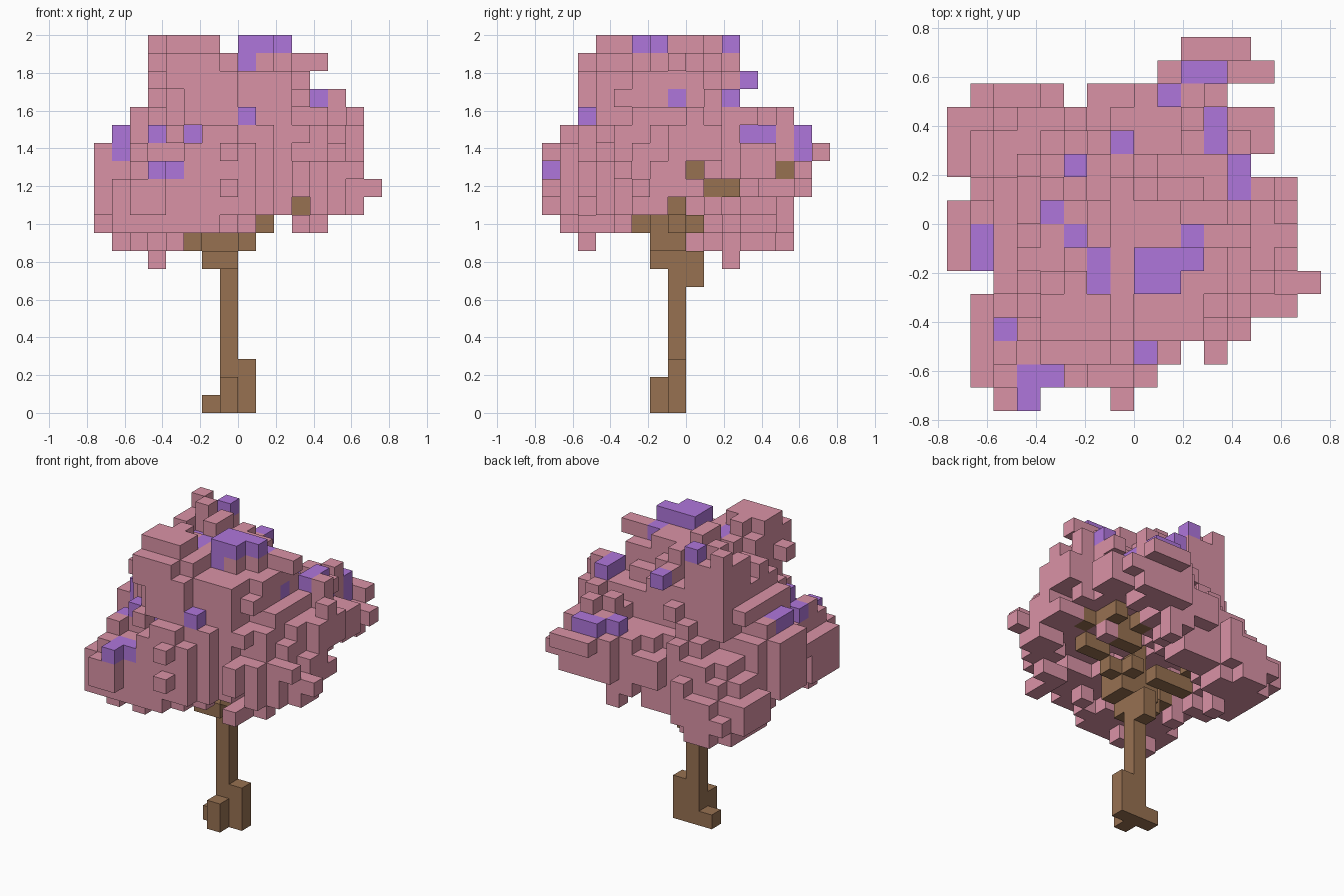
import bpy
import bmesh
import random
from mathutils import Vector, noise

random.seed(4)
UNIT = 2 / 21  # edge of one block

if "Cube" in bpy.data.objects:
    bpy.data.objects.remove(bpy.data.objects["Cube"])


def material(name, rgb):
    mat = bpy.data.materials.new(name)
    mat.use_nodes = True
    mat.diffuse_color = (*rgb, 1)
    mat.node_tree.nodes["Principled BSDF"].inputs["Base Color"].default_value = (*rgb, 1)
    return mat


pink = material("dusty pink", (0.70, 0.29, 0.38))
purple = material("blossom purple", (0.43, 0.18, 0.71))
brown = material("bark brown", (0.31, 0.165, 0.083))


def spans(first, step, *rows):
    """Each row is a flat run of inclusive start, end pairs."""
    out = {}
    for i, row in enumerate(rows):
        cells = set()
        for a, b in zip(row[::2], row[1::2]):
            cells |= set(range(a, b + 1))
        out[first + i * step] = cells
    return out


# Crown outline: x and y extents per layer, then x extents per y row
WIDTH = spans(20, -1, (-5, -2, 0, 2), (-5, 4), (-5, 3), (-5, 5), (-6, 6), (-7, 6),
              (-8, 6), (-8, 6), (-8, 7), (-8, 6), (-8, 1, 3, 4), (-7, 0), (-5, -5, -2, -1))
DEPTH = spans(20, -1, (-5, 2), (-6, 2), (-6, 3), (-6, 2), (-6, 5), (-7, 6),
              (-8, 7), (-8, 6), (-8, 6), (-8, 5), (-7, 5), (-6, -6, -2, 5), (-2, 0, 2, 2))
PLAN = spans(7, -1, (2, 4), (1, 5), (-7, -4, -2, 3), (-8, 5), (-8, 5), (-8, 4), (-7, 6),
             (-8, 6), (-8, 6), (-8, 6), (-6, 7), (-7, 6), (-7, 4), (-7, 1, 3, 3),
             (-7, 0), (-6, -5, -1, -1))

# Purple blocks, each with the sides it is open to: top, front, x side
BLOSSOMS = {
    (0, -3, 20): "tf", (0, -3, 19): "f", (1, -3, 20): "tfx", (0, -2, 20): "t",
    (1, -2, 20): "t", (2, -2, 20): "tfx", (2, -1, 19): "t", (-3, 2, 20): "tx",
    (-1, 3, 18): "tx", (4, 1, 17): "tf", (4, 2, 17): "tx", (3, 3, 15): "tx",
    (3, 4, 15): "tx", (2, 6, 15): "t", (3, 6, 15): "tx", (3, 6, 14): "x",
    (1, 5, 15): "t", (0, -6, 16): "tfx", (-5, -7, 13): "t", (-4, -7, 13): "tf",
    (-5, -8, 13): "tfx", (-6, -5, 14): "t", (-7, -1, 15): "t", (-7, -2, 15): "tf",
    (-7, -2, 14): "f", (-2, -2, 19): "t", (-2, -3, 19): "t", (-3, -1, 18): "t",
    (-4, 0, 18): "t", (-5, -5, 15): "f", (-3, -5, 15): "f", (3, -1, 17): "x",
}
# Bough blocks that show through gaps in the leaves
BARE = {(-1, -1, 9): "f", (0, -1, 9): "f", (-2, -1, 9): "f", (-3, -2, 9): "f",
        (1, -1, 10): "fx", (3, -1, 11): "fx", (3, 1, 12): "x", (3, 2, 12): "x",
        (4, 0, 13): "x", (3, 5, 13): "x", (-4, -3, 10): "x", (0, 0, 10): "x"}
# Single leaf blocks standing clear of the masses
TWIGS = {(-5, 2, 20), (3, -1, 19), (4, -1, 19), (5, 1, 17), (-6, -6, 14), (3, 1, 11)}


def clearing(block, sides):
    x, y, z = block
    cells = set()
    for step in range(1, 17):
        cells |= {(x, y, z + step)} if "t" in sides else set()
        cells |= {(x, y - step, z)} if "f" in sides else set()
        cells |= {(x + step, y, z)} if "x" in sides else set()
    return cells


open_air = set()
for block, sides in list(BLOSSOMS.items()) + list(BARE.items()):
    open_air |= clearing(block, sides)


def allowed(c):
    x, y, z = c
    return x in WIDTH.get(z, ()) and y in DEPTH.get(z, ()) and x in PLAN.get(y, ())


# Foliage masses: centre and radii in blocks
MASSES = [
    ((-0.5, -1.5, 15.3), (5.2, 4.9, 5.0)),   # crown
    ((-2.2, -4.0, 18.4), (2.5, 2.2, 2.8)),   # front peak
    ((-3.8, 1.4, 17.5), (2.2, 2.2, 2.6)),    # back peak
    ((0.0, -0.4, 12.4), (7.5, 7.0, 3.2)),    # skirt
    ((3.5, 0.6, 14.3), (3.5, 3.8, 2.7)),     # left lobe
    ((3.2, 5.0, 14.0), (3.0, 3.0, 2.2)),     # back left lobe
    ((-5.0, 3.0, 10.7), (3.5, 3.3, 2.0)),    # low back right lobe
    ((-4.2, -5.5, 11.7), (3.5, 3.0, 2.3)),   # front right lobe
    ((-0.5, -4.3, 14.0), (3.3, 2.9, 3.2)),   # front lobe
    ((-5.5, -0.5, 13.0), (2.9, 3.0, 3.0)),   # right lobe
]
# Open space under the crown
HOLLOWS = [((0.8, 0.0, 8.6), (6.0, 4.8, 4.0)), ((5.0, 3.4, 9.4), (5.0, 4.4, 3.8))]


def inside(c, mass):
    return 1 - sum(((v + 0.5 - m) / r) ** 2 for v, m, r in zip(c, *mass))


def field(c):
    return min(max(inside(c, m) for m in MASSES), -max(inside(c, h) for h in HOLLOWS))


# Bark: trunk, stepped roots and boughs
def bough(*points):
    cells = set()
    for a, b in zip(points, points[1:]):
        a, b = Vector(a), Vector(b)
        steps = int(max(abs(v) for v in b - a)) * 2
        for i in range(steps + 1):
            cells.add(tuple(round(v) for v in a.lerp(b, i / steps)))
    return cells


bark = bough((-1, -1, 0), (-1, -1, 14))
bark |= bough((0, -1, 0), (0, -1, 2)) | bough((-1, -2, 0), (-1, -2, 1)) | {(-2, -1, 0)}
limbs = bough((-1, 0, 7), (-1, 0, 8), (0, -1, 9), (0, 0, 10), (1, 1, 11), (3, 1, 12), (3, 2, 12))
limbs |= bough((-1, -2, 8), (0, -2, 9), (1, -1, 10), (3, -1, 11), (4, 0, 13))
limbs |= bough((-1, -1, 8), (-2, -2, 8), (-3, -2, 9), (-4, -3, 10), (-5, -4, 12))
limbs |= bough((-2, -1, 9), (-3, 0, 10), (-4, 1, 11), (-6, 2, 12))
limbs |= bough((1, 1, 11), (1, 2, 12), (1, 3, 13), (3, 5, 13))
bark |= {c for c in limbs if c[2] < 8 or allowed(c)}

# Leaves: rough-edged blocks inside the masses, raggedest underneath
blossoms = set(BLOSSOMS)
bark -= blossoms
crown = [(x, y, z) for x in range(-8, 8) for y in range(-8, 8) for z in range(8, 21)
         if allowed((x, y, z)) and (x, y, z) not in open_air]
leaves = set()
for c in crown:
    ragged = 0.2 if c[2] < 12 else 0.12
    rough = 0.28 * noise.noise(Vector(c) * 0.5) + random.uniform(-ragged, ragged)
    if field(c) + rough > 0:
        leaves.add(c)

# Leaves carrying each blossom
free = set(crown)
for x, y, z in BLOSSOMS:
    leaves |= {(x, y, z - 1), (x, y + 1, z - 1)} & free
leaves |= TWIGS & free
leaves -= blossoms | bark

# Stray twigs: complete the outline along each axis
for axis in range(3):
    lines = {}
    for c in crown:
        lines.setdefault(c[:axis] + c[axis + 1:], []).append(c)
    filled = {c[:axis] + c[axis + 1:] for c in leaves | bark | blossoms}
    for key, line in lines.items():
        if key not in filled:
            leaves.add(max(line, key=field))

# Drop leaf blocks that touch nothing
SIDES = [Vector(v) for v in
         [(1, 0, 0), (-1, 0, 0), (0, 1, 0), (0, -1, 0), (0, 0, 1), (0, 0, -1)]]


def beside(c, side):
    return tuple(int(a + b) for a, b in zip(c, side))


solid = leaves | blossoms | bark
leaves = {c for c in leaves if c in TWIGS or any(beside(c, s) in solid for s in SIDES)}
solid = leaves | blossoms | bark


def build(name, cells, mat):
    """Skin a set of blocks with only their exposed faces."""
    bm = bmesh.new()
    corners = {}

    def corner(p):
        key = tuple(round(v) for v in p)
        if key not in corners:
            corners[key] = bm.verts.new(Vector(key) * UNIT)
        return corners[key]

    for c in sorted(cells):
        middle = Vector(c) + Vector((0.5, 0.5, 0.5))
        for side in SIDES:
            if beside(c, side) in solid:
                continue
            u = Vector((side.y, side.z, side.x))
            v = side.cross(u)
            bm.faces.new([corner(middle + (side + u * a + v * b) / 2)
                          for a, b in ((-1, -1), (1, -1), (1, 1), (-1, 1))])
    mesh = bpy.data.meshes.new(name)
    bm.to_mesh(mesh)
    bm.free()
    mesh.materials.append(mat)
    bpy.context.collection.objects.link(bpy.data.objects.new(name, mesh))


build("trunk_and_branches", bark, brown)
build("leaves", leaves, pink)
build("blossoms", blossoms, purple)
